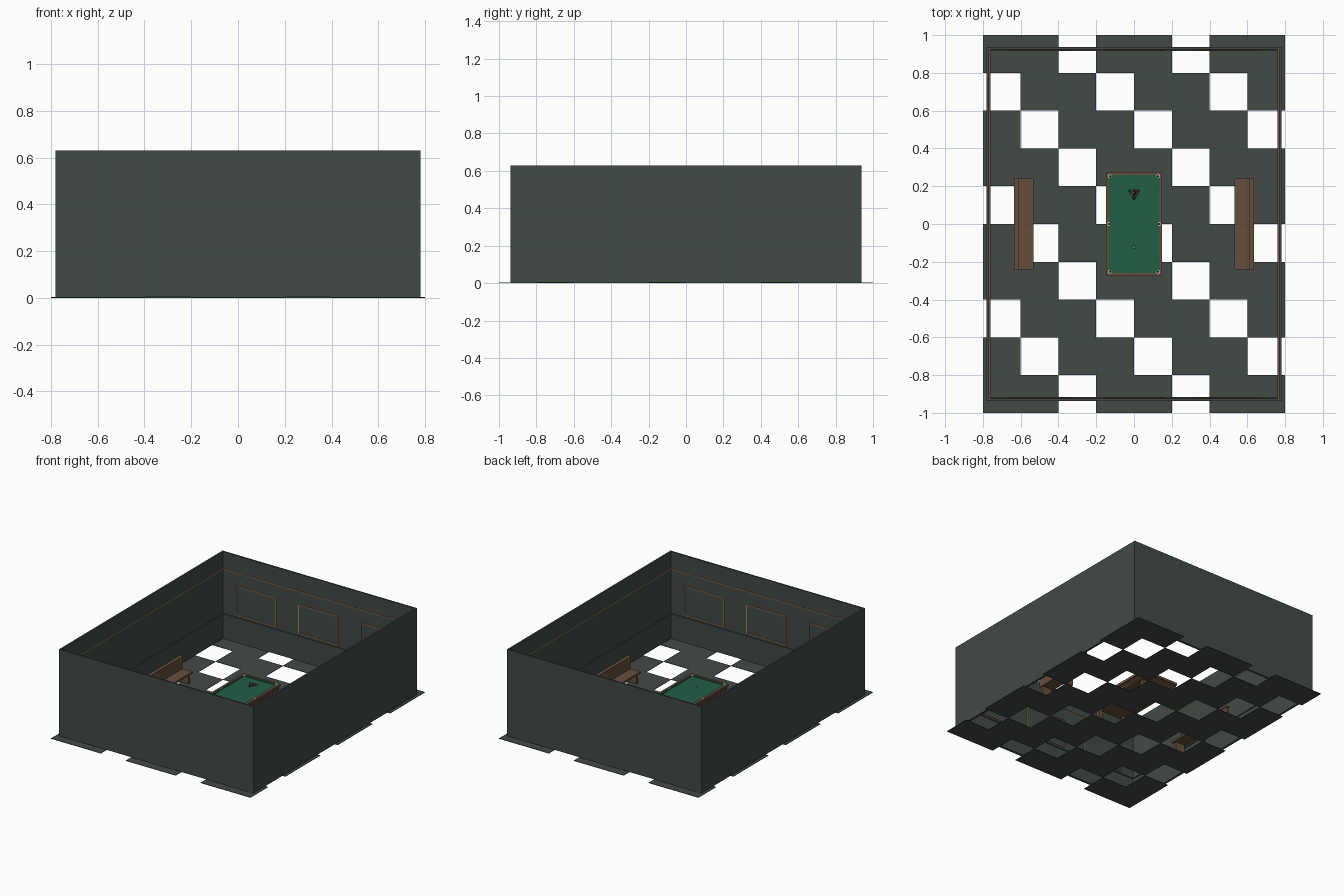
import bpy, bmesh, math
from mathutils import Matrix, Vector

if "Cube" in bpy.data.objects:
    bpy.data.objects.remove(bpy.data.objects["Cube"])


def mat(name, r, g, b):
    m = bpy.data.materials.new(name)
    m.diffuse_color = (r, g, b, 1)
    m.use_nodes = True
    m.node_tree.nodes["Principled BSDF"].inputs["Base Color"].default_value = m.diffuse_color
    return m


GREEN_GREY = mat("dark green grey", 0.054, 0.069, 0.061)
FELT = mat("felt green", 0.016, 0.112, 0.061)
WOOD = mat("walnut brown", 0.136, 0.078, 0.044)
GOLD = mat("dull gold", 0.38, 0.23, 0.10)
CREAM = mat("cream", 0.72, 0.66, 0.48)
BLACK = mat("near black", 0.012, 0.012, 0.012)
RED = mat("ball red", 0.25, 0.04, 0.03)


def finish(bm, name, material):
    me = bpy.data.meshes.new(name)
    bm.to_mesh(me)
    bm.free()
    me.materials.append(material)
    ob = bpy.data.objects.new(name, me)
    bpy.context.collection.objects.link(ob)
    return ob


def boxes(name, material, spans):
    """One object made of boxes, each given as (x0, x1, y0, y1, z0, z1)."""
    bm = bmesh.new()
    for x0, x1, y0, y1, z0, z1 in spans:
        m = Matrix.Translation(((x0 + x1) / 2, (y0 + y1) / 2, (z0 + z1) / 2))
        m = m @ Matrix.Diagonal((abs(x1 - x0), abs(y1 - y0), abs(z1 - z0), 1))
        bmesh.ops.create_cube(bm, size=1, matrix=m)
    return finish(bm, name, material)


def discs(name, material, spots, r, z, h):
    bm = bmesh.new()
    for x, y in spots:
        bmesh.ops.create_cone(bm, cap_ends=True, segments=16, radius1=r, radius2=r,
                              depth=h, matrix=Matrix.Translation((x, y, z)))
    return finish(bm, name, material)


def balls(name, material, spots, r, z):
    bm = bmesh.new()
    for x, y in spots:
        bmesh.ops.create_uvsphere(bm, u_segments=12, v_segments=8, radius=r,
                                  matrix=Matrix.Translation((x, y, z)))
    for f in bm.faces:
        f.smooth = True
    return finish(bm, name, material)


def ring(ix, iy, t, z0, z1):
    """Four boxes around a rectangle with inner half sizes ix, iy and width t."""
    out = []
    for s in (-1, 1):
        out.append((s * ix, s * (ix + t), -iy, iy, z0, z1))
        out.append((-ix - t, ix + t, s * iy, s * (iy + t), z0, z1))
    return out


# Floor tiles: every third square on the diagonals is left open
tiles = []
for row in range(10):
    for col in range(8):
        if (col - row) % 3 != 2:
            x, y = -0.8 + 0.2 * col, 0.8 - 0.2 * row
            tiles.append((x, x + 0.2, y, y + 0.2, 0, 0.003))
boxes("floor_tiles", GREEN_GREY, tiles)

# Walls, wainscot, chair rail and upper trim line
boxes("walls", GREEN_GREY, ring(0.768, 0.925, 0.012, 0.003, 0.63))
boxes("wainscot", GREEN_GREY, ring(0.764, 0.921, 0.004, 0.003, 0.175))
boxes("chair_rail", GREEN_GREY, ring(0.760, 0.917, 0.008, 0.175, 0.183))
boxes("upper_trim", GOLD, ring(0.763, 0.920, 0.005, 0.503, 0.508))

# Framed wall panels on the two end walls
frames, panels = [], []
for s in (-1, 1):
    ya, yb = s * 0.918, s * 0.925
    for cx in (-0.5, 0, 0.5):
        x0, x1, z0, z1, t = cx - 0.16, cx + 0.16, 0.20, 0.41, 0.005
        frames += [(x0, x0 + t, ya, yb, z0, z1), (x1 - t, x1, ya, yb, z0, z1),
                   (x0, x1, ya, yb, z0, z0 + t), (x0, x1, ya, yb, z1 - t, z1)]
        panels.append((x0 + t, x1 - t, s * 0.922, yb, z0 + t, z1 - t))
boxes("panel_frames", GOLD, frames)
boxes("wall_panels", GREEN_GREY, panels)

# Benches along both side walls
seats, backs, supports = [], [], []
for s in (-1, 1):
    seats.append((s * 0.532, s * 0.625, -0.24, 0.24, 0.07, 0.085))
    backs += [(s * 0.613, s * 0.628, -0.24, 0.24, 0.07, 0.168),
              (s * 0.610, s * 0.635, -0.243, 0.243, 0.166, 0.176)]
    for y in (-0.22, 0, 0.22):
        supports.append((s * 0.545, s * 0.62, y - 0.01, y + 0.01, 0.003, 0.07))
boxes("bench_seats", WOOD, seats)
boxes("bench_backs", WOOD, backs)
boxes("bench_supports", WOOD, supports)

# Table body: stepped apron, rails, felt bed and cushions
boxes("table_apron", WOOD, [(-0.138, 0.138, -0.263, 0.263, 0.105, 0.148),
                            (-0.143, 0.143, -0.268, 0.268, 0.115, 0.123),
                            (-0.143, 0.143, -0.268, 0.268, 0.132, 0.140)])
boxes("table_rails", WOOD, ring(0.134, 0.259, 0.015, 0.146, 0.164))
boxes("table_bed", FELT, [(-0.136, 0.136, -0.261, 0.261, 0.146, 0.156)])
boxes("table_cushions", FELT, ring(0.127, 0.252, 0.008, 0.155, 0.162))

# Table legs with feet
legs, feet = [], []
for x in (-0.11, 0.11):
    for y in (-0.23, 0.23):
        legs.append((x - 0.015, x + 0.015, y - 0.015, y + 0.015, 0.003, 0.106))
        feet.append((x - 0.019, x + 0.019, y - 0.019, y + 0.019, 0.003, 0.015))
boxes("table_legs", WOOD, legs)
boxes("table_feet", WOOD, feet)

# Pockets
pockets = [(x, y) for x in (-0.128, 0.128) for y in (-0.253, 0.253)]
pockets += [(-0.134, 0), (0.134, 0)]
discs("pocket_rims", CREAM, pockets, 0.010, 0.1605, 0.008)
discs("pocket_holes", BLACK, pockets, 0.006, 0.161, 0.0085)

# Racked balls and the cue ball
r = 0.006
rack = [((i - row / 2) * 2 * r, 0.135 + row * r * math.sqrt(3))
        for row in range(5) for i in range(row + 1)]
for k, (name, m) in enumerate((("black_balls", BLACK), ("red_balls", RED),
                               ("green_balls", FELT), ("gold_balls", GOLD))):
    balls(name, m, rack[k::4], r, 0.156 + r)
balls("cue_ball", CREAM, [(0, -0.125)], r, 0.156 + r)
